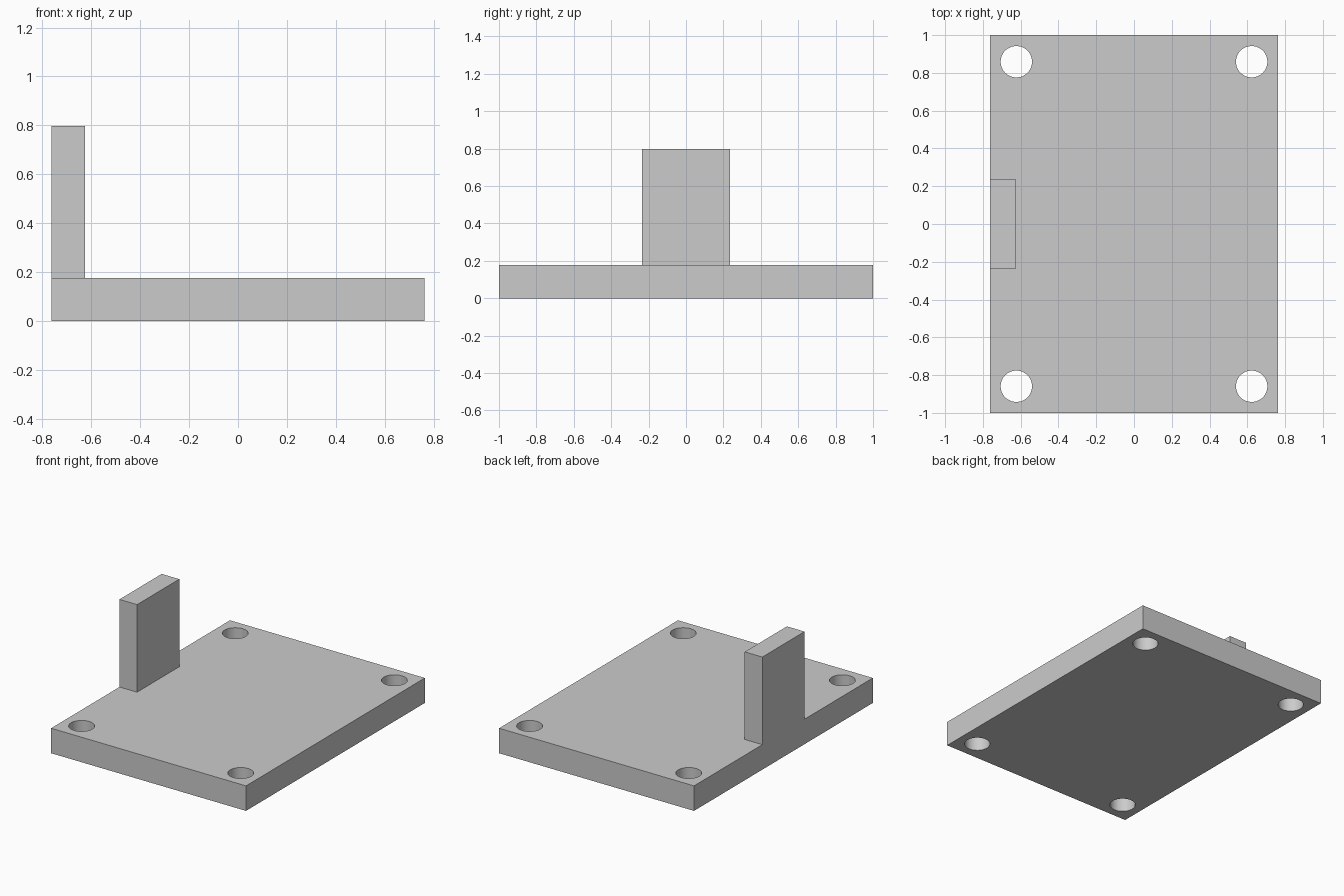
import bpy
import math

if "Cube" in bpy.data.objects:
    bpy.data.objects.remove(bpy.data.objects["Cube"])

HX, HY, T, H = 0.763, 1.0, 0.177, 0.797   # half plate size, plate thickness, total height


def box(name, x0, x1, y0, y1, z0, z1):
    bpy.ops.mesh.primitive_cube_add(size=1, location=((x0 + x1) / 2, (y0 + y1) / 2, (z0 + z1) / 2))
    ob = bpy.context.object
    ob.name = name
    ob.scale = (x1 - x0, y1 - y0, z1 - z0)
    bpy.ops.object.transform_apply(location=True, rotation=False, scale=True)
    return ob


def combine(target, tool, op):
    mod = target.modifiers.new(op.lower(), 'BOOLEAN')
    mod.operation, mod.solver, mod.object = op, 'EXACT', tool
    bpy.context.view_layer.objects.active = target
    bpy.ops.object.modifier_apply(modifier=mod.name)
    bpy.data.objects.remove(tool)


# Base plate with the upright tab merged flush into its left edge
plate = box("mounting_plate", -HX, HX, -HY, HY, 0, T)
combine(plate, box("upright_tab", -HX, -0.625, -0.236, 0.236, T / 2, H), 'UNION')

# Four corner screw holes
for sx in (-1, 1):
    for sy in (-1, 1):
        bpy.ops.mesh.primitive_cylinder_add(vertices=64, radius=0.083, depth=1,
                                            location=(sx * 0.623, sy * 0.859, 0))
        cutter = bpy.context.object
        cutter.hide_render = True
        combine(plate, cutter, 'DIFFERENCE')

# Smooth hole walls, keep the edges sharp
bpy.ops.object.select_all(action='DESELECT')
plate.select_set(True)
bpy.context.view_layer.objects.active = plate
bpy.ops.object.shade_smooth_by_angle(angle=math.radians(30))
